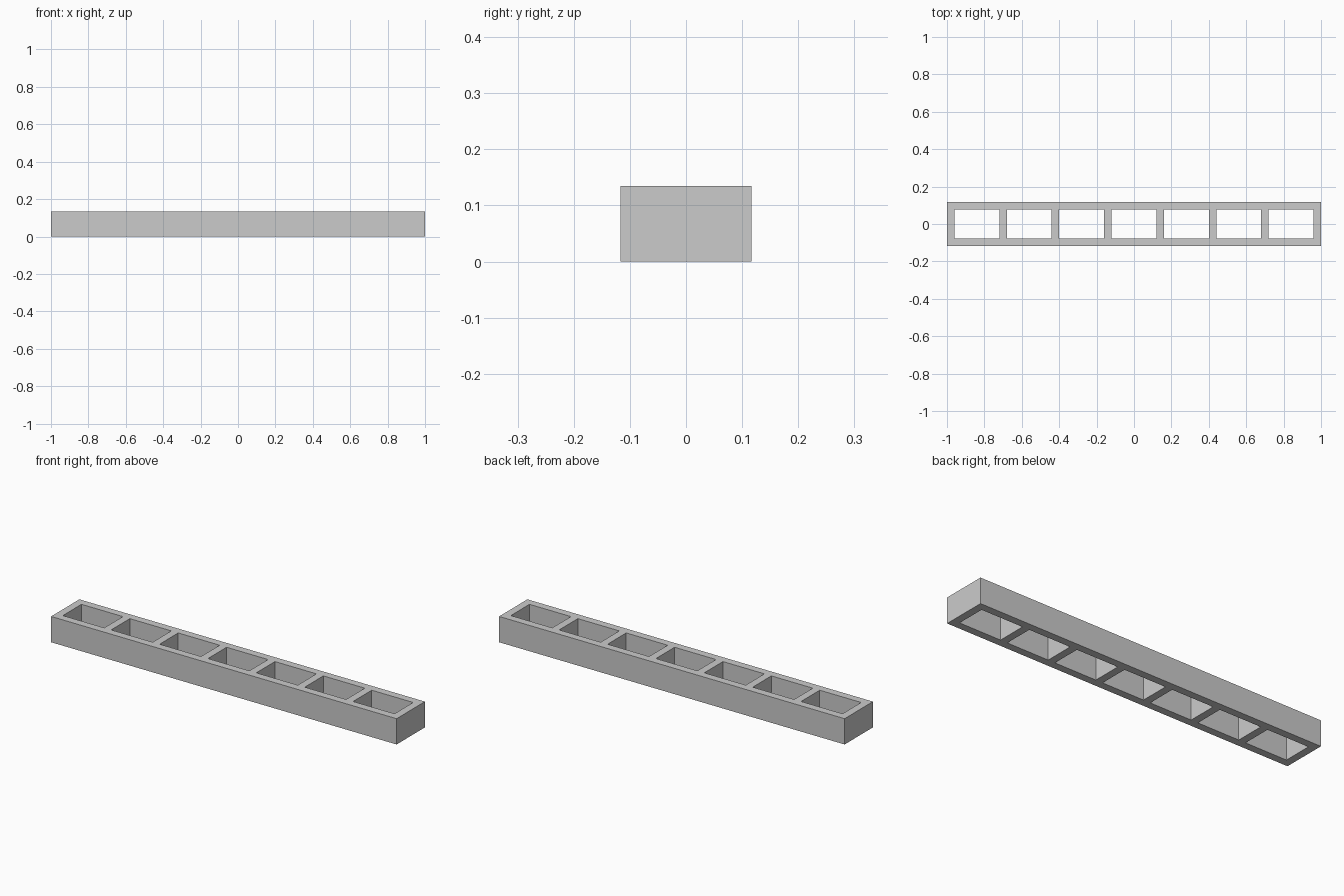
import bpy, bmesh

if "Cube" in bpy.data.objects:
    bpy.data.objects.remove(bpy.data.objects["Cube"])

HX, HY, H = 1.0, 0.117, 0.135   # half length, half width, height
WALL, PITCH, BAYS = 0.04, 0.28, 7


def slab(name, xs, ys, is_open):
    """Extrude a grid of cells upward, leaving open cells as through holes."""
    bm = bmesh.new()
    verts = [[bm.verts.new((x, y, 0)) for y in ys] for x in xs]
    for i in range(len(xs) - 1):
        for j in range(len(ys) - 1):
            if not is_open(i, j):
                bm.faces.new((verts[i][j], verts[i + 1][j],
                              verts[i + 1][j + 1], verts[i][j + 1]))
    geom = bmesh.ops.extrude_face_region(bm, geom=bm.faces[:], use_keep_orig=True)["geom"]
    bmesh.ops.translate(bm, vec=(0, 0, H),
                        verts=[g for g in geom if isinstance(g, bmesh.types.BMVert)])
    bmesh.ops.recalc_face_normals(bm, faces=bm.faces[:])
    mesh = bpy.data.meshes.new(name)
    bm.to_mesh(mesh)
    bm.free()
    obj = bpy.data.objects.new(name, mesh)
    bpy.context.collection.objects.link(obj)
    return obj


# Side rails, dividers and right end in one piece, open at the left
xs = [-HX + WALL]
for k in range(1, BAYS + 1):
    xs += [-HX + k * PITCH, -HX + k * PITCH + WALL]
ys = [-HY, -HY + WALL, HY - WALL, HY]
slab("ladder_frame", xs, ys, lambda i, j: j == 1 and i % 2 == 0)

# Separate end plate closing the left bay
slab("left_end_plate", [-HX, -HX + WALL], [-HY, HY], lambda i, j: False)
